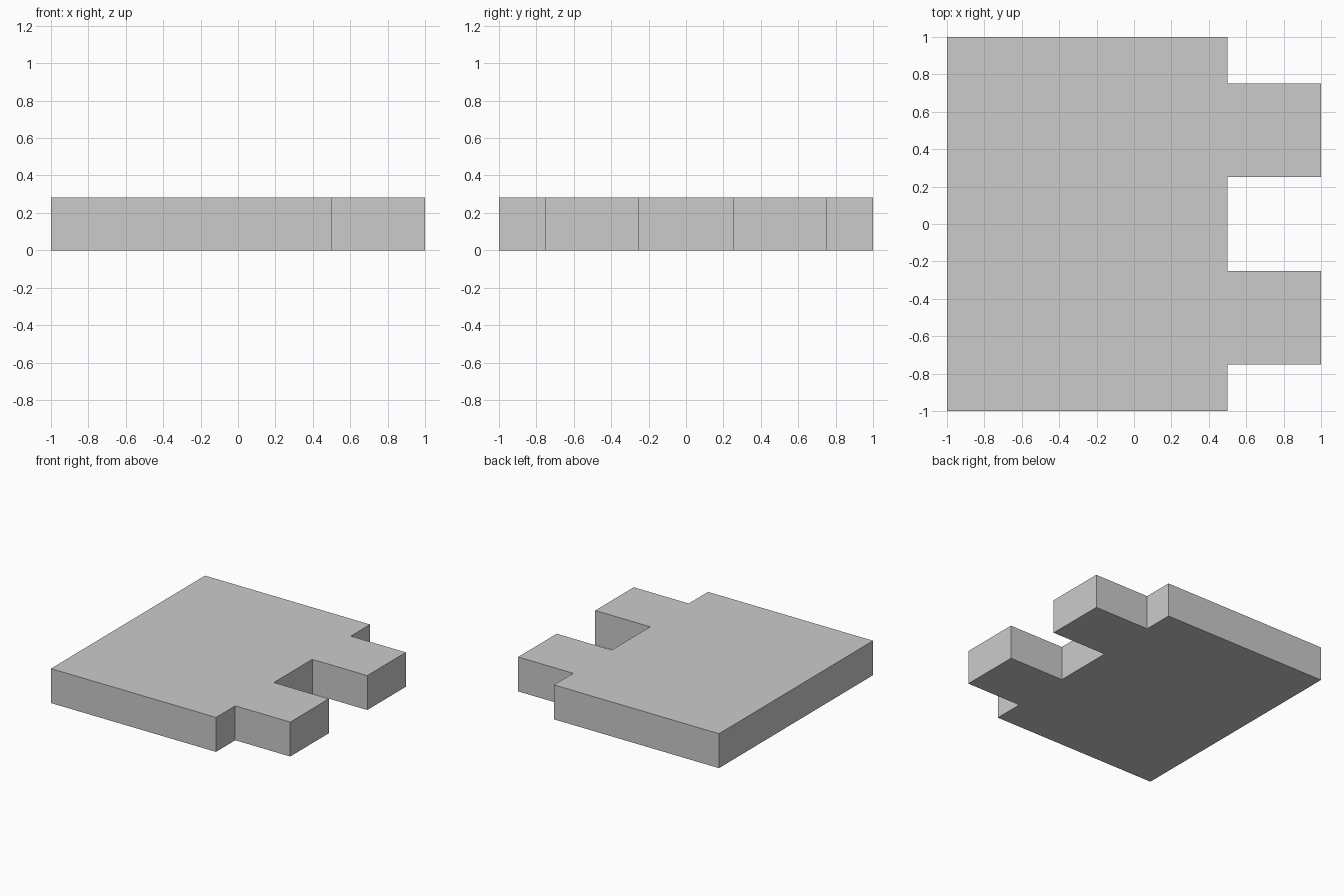
import bpy, bmesh

if "Cube" in bpy.data.objects:
    bpy.data.objects.remove(bpy.data.objects["Cube"])

HEIGHT = 0.283

# Half outline (y > 0) of the plate with one square tab on its right edge
half = [(0.5, 0.25), (1.0, 0.25), (1.0, 0.75), (0.5, 0.75), (0.5, 1.0), (-1.0, 1.0)]
# Mirror across the x axis to get the full counter-clockwise outline
outline = half + [(x, -y) for x, y in reversed(half)]

# Extrude the outline into a solid plate
bm = bmesh.new()
base = bm.faces.new([bm.verts.new((x, y, 0)) for x, y in outline])
top = bmesh.ops.extrude_face_region(bm, geom=[base], use_keep_orig=True)["geom"]
bmesh.ops.translate(bm, vec=(0, 0, HEIGHT),
                    verts=[v for v in top if isinstance(v, bmesh.types.BMVert)])
bmesh.ops.recalc_face_normals(bm, faces=bm.faces)

mesh = bpy.data.meshes.new("tabbed_plate")
bm.to_mesh(mesh)
bm.free()
bpy.context.collection.objects.link(bpy.data.objects.new("tabbed_plate", mesh))
